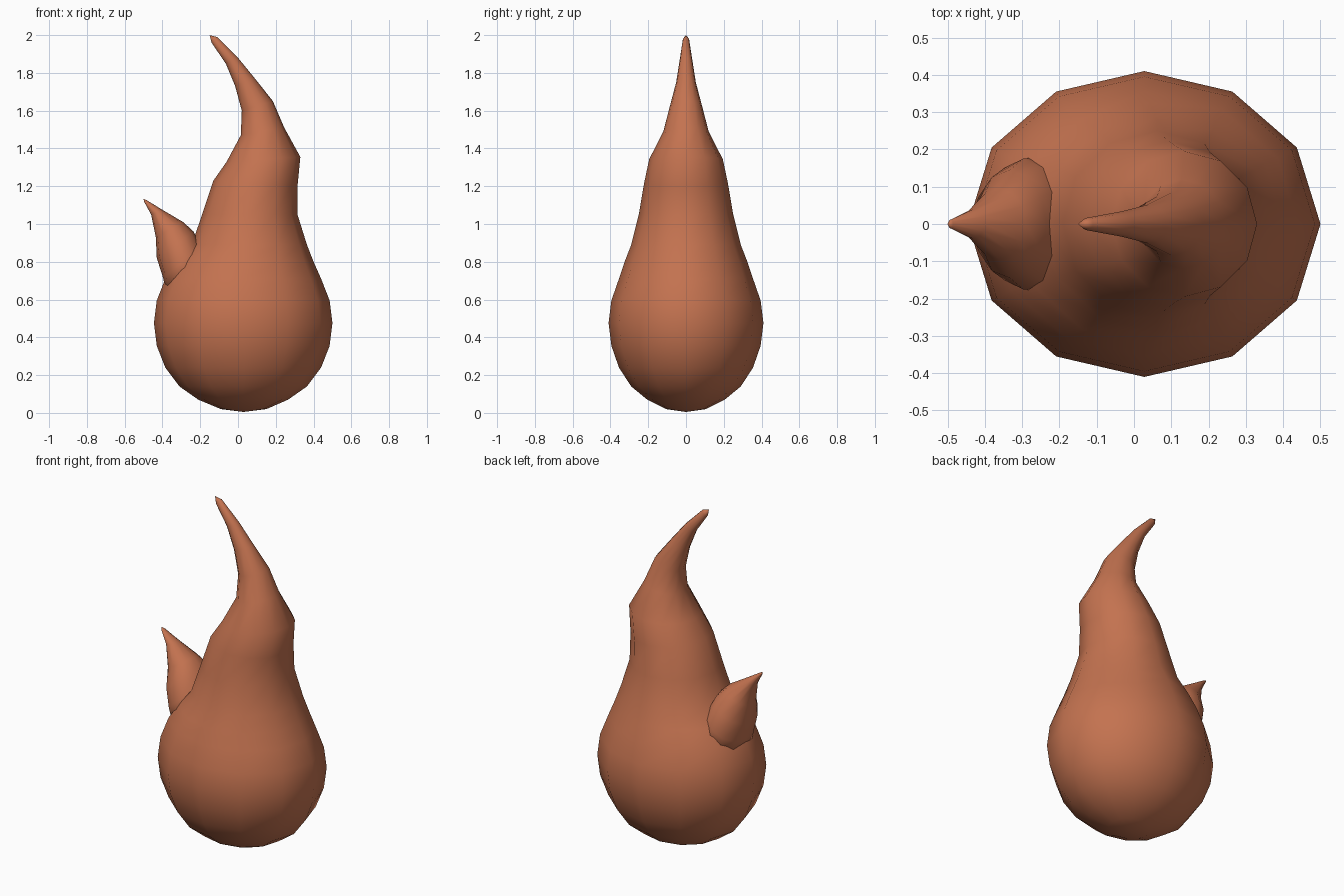
import bpy, bmesh, math
from mathutils import Vector

SIDES = 12
mat = bpy.data.materials.new("terracotta")
mat.diffuse_color = (0.55, 0.17, 0.08, 1)


def loft(name, rings, start, tip):
    """Skin elliptical rings (left x, left z, right x, right z, half depth) between two end points."""
    bm = bmesh.new()
    loops = []
    for lx, lz, rx, rz, d in rings:
        left, right = Vector((lx, 0, lz)), Vector((rx, 0, rz))
        mid, u = (left + right) / 2, (right - left) / 2
        loops.append([bm.verts.new(mid + u * math.cos(a) + Vector((0, d * math.sin(a), 0)))
                      for a in (2 * math.pi * i / SIDES for i in range(SIDES))])
    for a, b in zip(loops, loops[1:]):
        for i in range(SIDES):
            j = (i + 1) % SIDES
            bm.faces.new((a[i], a[j], b[j], b[i]))
    for loop, point in ((loops[0], start), (loops[-1], tip)):
        p = bm.verts.new((point[0], 0, point[1]))
        for i in range(SIDES):
            bm.faces.new((loop[i], loop[(i + 1) % SIDES], p))
    bmesh.ops.recalc_face_normals(bm, faces=bm.faces[:])
    for f in bm.faces:
        f.smooth = True
    me = bpy.data.meshes.new(name)
    bm.to_mesh(me)
    bm.free()
    me.materials.append(mat)
    ob = bpy.data.objects.new(name, me)
    bpy.context.collection.objects.link(ob)
    return ob


# Main flame: round bulb, narrowing neck and curled tip
loft("flame_body", [
    (-0.09, 0.02, 0.15, 0.02, 0.105),
    (-0.21, 0.07, 0.265, 0.07, 0.205),
    (-0.31, 0.14, 0.365, 0.14, 0.29),
    (-0.385, 0.24, 0.44, 0.24, 0.355),
    (-0.43, 0.355, 0.485, 0.355, 0.395),
    (-0.445, 0.475, 0.50, 0.475, 0.41),
    (-0.43, 0.595, 0.485, 0.595, 0.395),
    (-0.385, 0.71, 0.44, 0.71, 0.355),
    (-0.32, 0.80, 0.40, 0.80, 0.325),
    (-0.245, 0.89, 0.365, 0.89, 0.29),
    (-0.19, 1.05, 0.315, 1.05, 0.25),
    (-0.13, 1.23, 0.315, 1.20, 0.222),
    (-0.06, 1.33, 0.33, 1.355, 0.195),
    (0.015, 1.47, 0.245, 1.51, 0.12),
    (0.02, 1.60, 0.185, 1.65, 0.085),
    (-0.015, 1.73, 0.09, 1.77, 0.052),
    (-0.065, 1.85, 0.0, 1.88, 0.034),
    (-0.14, 1.96, -0.11, 1.99, 0.017),
], (0.03, 0.005), (-0.15, 2.0))

# Small flame splitting off the left side
loft("side_flame", [
    (-0.38, 0.62, -0.12, 0.78, 0.18),
    (-0.395, 0.71, -0.20, 0.89, 0.175),
    (-0.43, 0.82, -0.235, 0.96, 0.145),
    (-0.435, 0.93, -0.29, 1.01, 0.095),
    (-0.46, 1.05, -0.40, 1.075, 0.04),
    (-0.498, 1.12, -0.485, 1.127, 0.012),
], (-0.2, 0.65), (-0.5, 1.133))
